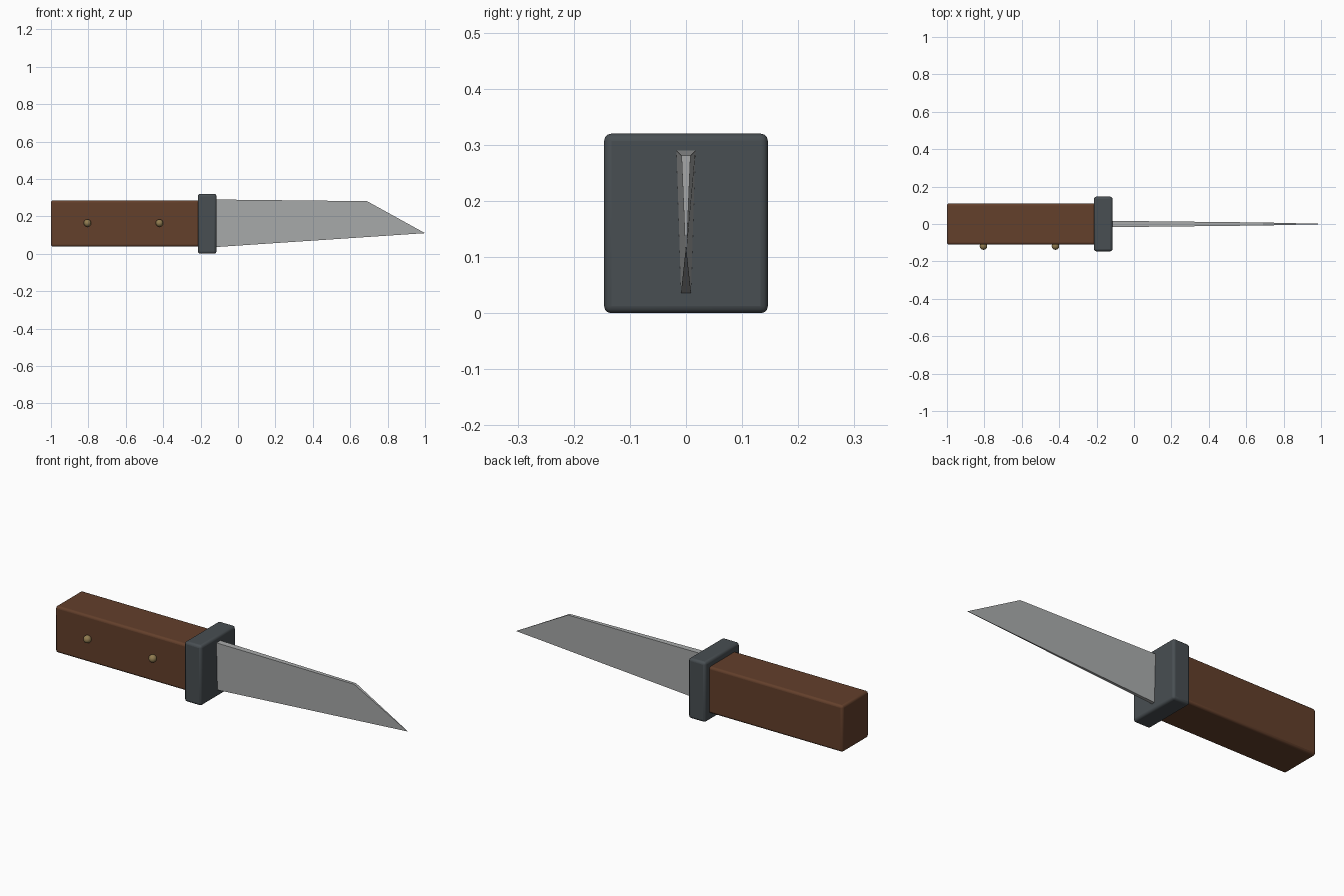
import bpy
import bmesh

if "Cube" in bpy.data.objects:
    bpy.data.objects.remove(bpy.data.objects["Cube"], do_unlink=True)


def material(name, rgb):
    mat = bpy.data.materials.new(name)
    mat.use_nodes = True
    mat.diffuse_color = (*rgb, 1)
    mat.node_tree.nodes["Principled BSDF"].inputs["Base Color"].default_value = (*rgb, 1)
    return mat


def box(name, x0, x1, half_y, z0, z1, bevel, mat):
    bpy.ops.mesh.primitive_cube_add(size=1, location=((x0 + x1) / 2, 0, (z0 + z1) / 2))
    ob = bpy.context.object
    ob.name = name
    ob.scale = (x1 - x0, half_y * 2, z1 - z0)
    bpy.ops.object.transform_apply(location=False, rotation=False, scale=True)
    ob.data.materials.append(mat)
    mod = ob.modifiers.new("soft_edges", 'BEVEL')
    mod.width = bevel
    mod.segments = 3
    bpy.ops.object.shade_smooth_by_angle()
    return ob


wood = material("wood", (0.125, 0.05, 0.024))
iron = material("dark_iron", (0.065, 0.077, 0.085))
steel = material("steel", (0.4, 0.41, 0.41))
brass = material("brass", (0.28, 0.2, 0.08))

# Handle and guard
box("handle", -1, -0.2, 0.11, 0.038, 0.285, 0.012, wood)
box("guard", -0.215, -0.115, 0.146, 0, 0.32, 0.013, iron)

# Blade: side outline as (x, z, half thickness), thinning towards the tip
outline = [(-0.13, 0.035, 0.009), (1, 0.11, 0.001), (0.69, 0.281, 0.008), (-0.13, 0.29, 0.017)]
bm = bmesh.new()
front = [bm.verts.new((x, -t, z)) for x, z, t in outline]
back = [bm.verts.new((x, t, z)) for x, z, t in outline]
bm.faces.new(front)
bm.faces.new(back[::-1])
for i in range(len(outline)):
    j = (i + 1) % len(outline)
    bm.faces.new((front[i], back[i], back[j], front[j]))
bmesh.ops.recalc_face_normals(bm, faces=bm.faces)
mesh = bpy.data.meshes.new("blade")
bm.to_mesh(mesh)
bm.free()
mesh.materials.append(steel)
blade = bpy.data.objects.new("blade", mesh)
bpy.context.collection.objects.link(blade)

# Round rivets on the front face of the handle
for name, x in (("rear_rivet", -0.805), ("front_rivet", -0.42)):
    bpy.ops.mesh.primitive_uv_sphere_add(segments=24, ring_count=12, radius=0.02,
                                         location=(x, -0.118, 0.164))
    rivet = bpy.context.object
    rivet.name = name
    rivet.data.materials.append(brass)
    bpy.ops.object.shade_smooth()
